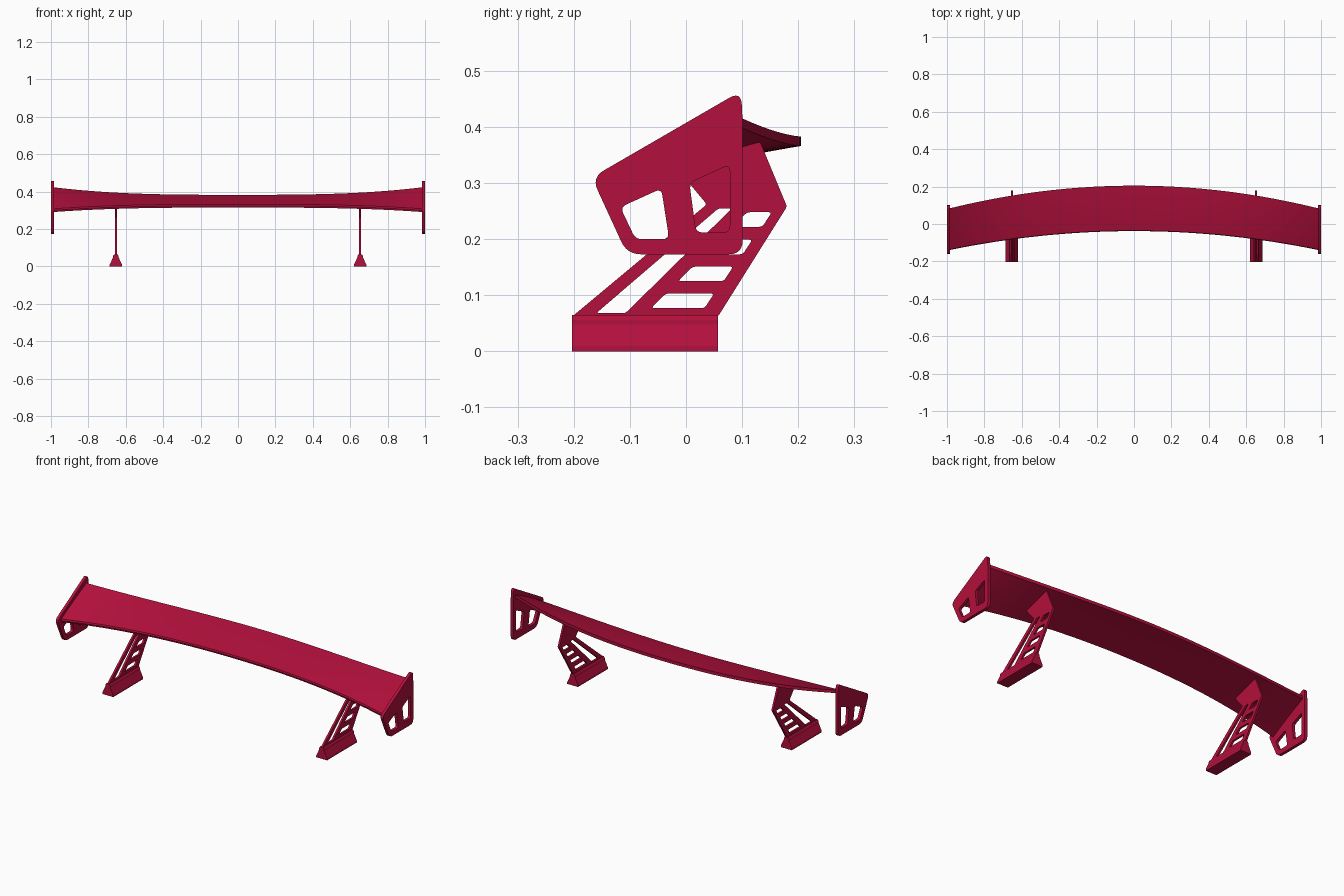
import bpy
import math
from mathutils import Vector

cube = bpy.data.objects.get("Cube")
if cube:
    bpy.data.objects.remove(cube, do_unlink=True)

# Single crimson paint
COLOR = (0.45, 0.005, 0.045, 1)
paint = bpy.data.materials.new("crimson_paint")
paint.use_nodes = True
paint.diffuse_color = COLOR
bsdf = next(n for n in paint.node_tree.nodes if n.type == 'BSDF_PRINCIPLED')
bsdf.inputs["Base Color"].default_value = COLOR


def rounded(points, radius, steps=6):
    """Outline with each corner replaced by a small curve."""
    pts = [Vector(p) for p in points]
    out = []
    for i, p in enumerate(pts):
        to_prev, to_next = pts[i - 1] - p, pts[(i + 1) % len(pts)] - p
        r = min(radius, to_prev.length * 0.45, to_next.length * 0.45)
        a, b = p + to_prev.normalized() * r, p + to_next.normalized() * r
        for k in range(steps + 1):
            t = k / steps
            out.append(a * (1 - t) ** 2 + p * (2 * t * (1 - t)) + b * t * t)
    return out


def plate(name, loops, x, thickness):
    """Flat side-on plate: first loop is the outline, the rest are holes."""
    curve = bpy.data.curves.new(name, 'CURVE')
    curve.dimensions = '2D'
    curve.fill_mode = 'BOTH'
    curve.extrude = thickness / 2
    for loop in loops:
        spline = curve.splines.new('POLY')
        spline.points.add(len(loop) - 1)
        for point, co in zip(spline.points, loop):
            point.co = (co.x, co.y, 0, 1)
        spline.use_cyclic_u = True
    curve.materials.append(paint)
    obj = bpy.data.objects.new(name, curve)
    obj.location.x = x
    obj.rotation_euler = (math.pi / 2, 0, math.pi / 2)
    bpy.context.collection.objects.link(obj)
    bpy.ops.object.select_all(action='DESELECT')
    obj.select_set(True)
    bpy.context.view_layer.objects.active = obj
    bpy.ops.object.convert(target='MESH')


def loft(name, sections, smooth=False):
    """Skin a row of closed sections and cap both ends."""
    n = len(sections[0])
    verts = [v for s in sections for v in s]
    faces = [(r * n + i, r * n + (i + 1) % n, (r + 1) * n + (i + 1) % n, (r + 1) * n + i)
             for r in range(len(sections) - 1) for i in range(n)]
    faces += [tuple(reversed(range(n))), tuple(range(len(verts) - n, len(verts)))]
    mesh = bpy.data.meshes.new(name)
    mesh.from_pydata(verts, [], faces)
    mesh.materials.append(paint)
    obj = bpy.data.objects.new(name, mesh)
    bpy.context.collection.objects.link(obj)
    bpy.ops.object.select_all(action='DESELECT')
    obj.select_set(True)
    bpy.context.view_layer.objects.active = obj
    bpy.ops.object.mode_set(mode='EDIT')
    bpy.ops.mesh.select_all(action='SELECT')
    bpy.ops.mesh.normals_make_consistent(inside=False)
    bpy.ops.object.mode_set(mode='OBJECT')
    if smooth:
        bpy.ops.object.shade_smooth_by_angle(angle=math.radians(35))


def wing_section(x):
    """Swept blade section, more steeply pitched toward the tips."""
    a = abs(x)
    front, back = -0.035 - 0.104 * a ** 2, 0.205 - 0.125 * a ** 2
    low, high = 0.315 - 0.025 * a ** 3, 0.366 + 0.042 * a ** 3
    steps = 12
    bottom, top = [], []
    for k in range(steps + 1):
        t = k / steps
        y = front + (back - front) * t
        z = low + (high - low) * t + 0.012 * t * (1 - t)
        bottom.append((x, y, z))
        top.append((x, y, z + 0.017))
    nose = (x, front - 0.003, low + 0.009)
    return bottom + top[::-1] + [nose]


# Main wing blade
loft("wing_blade", [wing_section(-0.988 + 1.976 * i / 48) for i in range(49)], smooth=True)

# End plate outline and its two windows, as (y, z)
end_plate = [
    rounded([(-0.168, 0.31), (0.098, 0.464), (0.101, 0.41), (0.101, 0.173), (-0.105, 0.173)], 0.025),
    rounded([(-0.117, 0.257), (-0.044, 0.29), (-0.03, 0.2), (-0.09, 0.2)], 0.012),
    rounded([(0.006, 0.3), (0.078, 0.333), (0.078, 0.212), (0.018, 0.212)], 0.012),
]

# Strut outline, long slot and ladder windows, as (y, z)
strut = [
    rounded([(-0.203, 0.062), (0.037, 0.262), (-0.018, 0.328), (0.132, 0.374),
             (0.18, 0.258), (0.057, 0.062)], 0.005),
    rounded([(-0.16, 0.068), (-0.108, 0.068), (0.082, 0.255), (0.058, 0.255)], 0.006),
]
for z in (0.077, 0.125, 0.173, 0.222):
    left, right = z - 0.139, 0.033 + (z - 0.077) * 0.71
    strut.append(rounded([(left, z), (right, z), (right + 0.017, z + 0.026),
                          (left + 0.026, z + 0.026)], 0.006))

# Tapered foot profile, as (half width, z)
half_foot = [(0.033, 0), (0.033, 0.01), (0.015, 0.048), (0.015, 0.056), (0.009, 0.065)]
foot = half_foot + [(-w, z) for w, z in reversed(half_foot)]

for side, sign in (("left", 1), ("right", -1)):
    plate(side + "_end_plate", end_plate, sign * 0.992, 0.016)
    plate(side + "_strut", strut, sign * 0.653, 0.011)
    loft(side + "_foot", [[(sign * 0.653 + w, y, z) for w, z in foot] for y in (-0.203, 0.057)])
